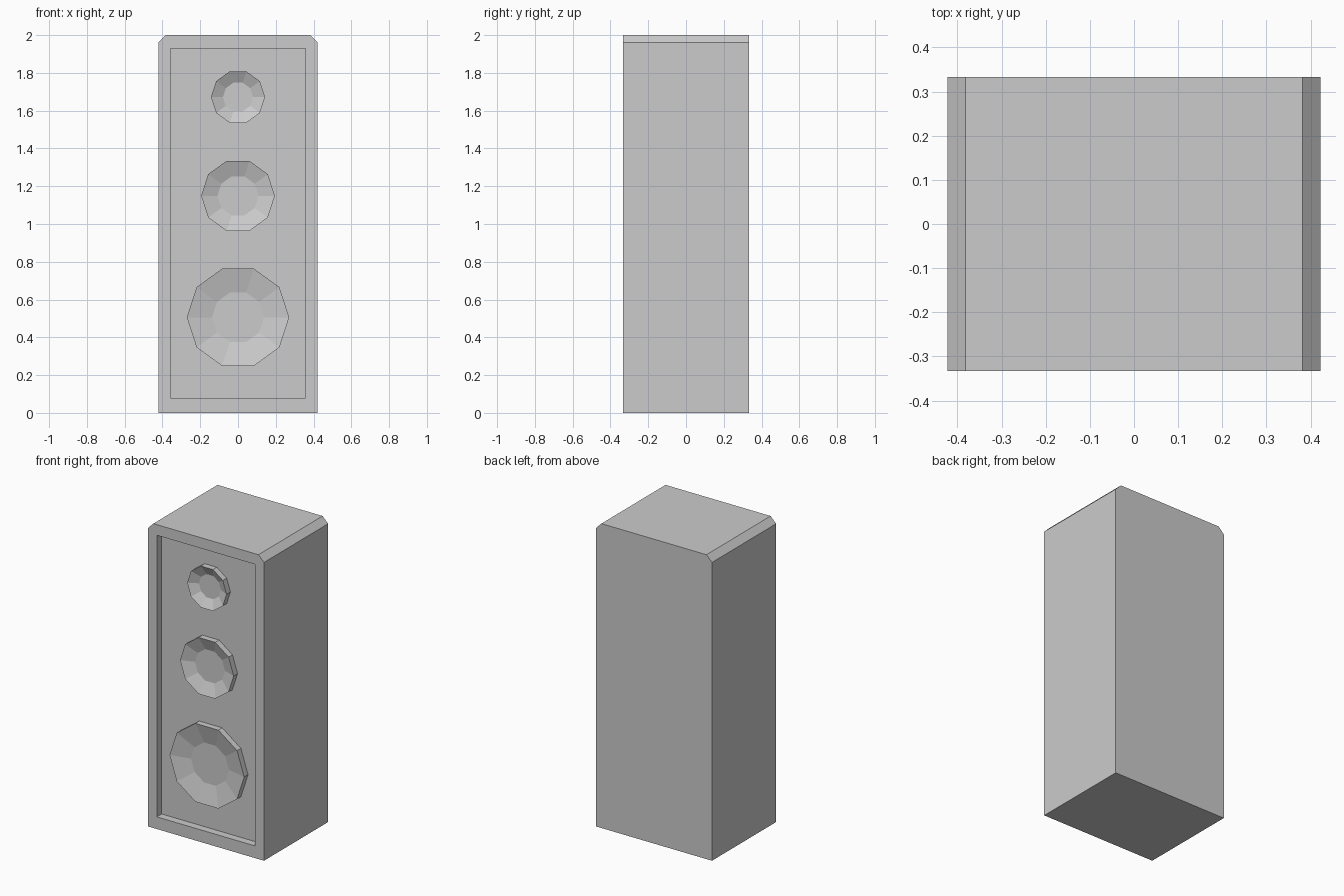
import bpy, bmesh, math

if "Cube" in bpy.data.objects:
    bpy.data.objects.remove(bpy.data.objects["Cube"])

W, D, H = 0.422, 0.333, 2.0      # half width, half depth, height
CHAMFER = 0.04
RECESS = 0.05                    # depth of the front recess
PANEL_Y = -D + RECESS


def make_object(name, bm):
    bmesh.ops.recalc_face_normals(bm, faces=bm.faces)
    mesh = bpy.data.meshes.new(name)
    bm.to_mesh(mesh)
    bm.free()
    obj = bpy.data.objects.new(name, mesh)
    bpy.context.collection.objects.link(obj)
    return obj


def prism(name, profile, y0, y1):
    """Extrude an x-z outline along y."""
    bm = bmesh.new()
    face = bm.faces.new([bm.verts.new((x, y0, z)) for x, z in profile])
    ext = bmesh.ops.extrude_face_region(bm, geom=[face])
    verts = [v for v in ext["geom"] if isinstance(v, bmesh.types.BMVert)]
    bmesh.ops.translate(bm, verts=verts, vec=(0, y1 - y0, 0))
    return make_object(name, bm)


def driver(name, z, outer, inner, sides=10):
    """Raised ten-sided ring with a dished cone and a flat centre."""
    bm = bmesh.new()
    rings = []
    for r, y in ((outer, PANEL_Y), (outer, -D + 0.01), (inner, -D + 0.042)):
        angles = [2 * math.pi * i / sides for i in range(sides)]
        rings.append([bm.verts.new((r * math.cos(a), y, z + r * math.sin(a)))
                      for a in angles])
    for a, b in zip(rings, rings[1:]):
        for i in range(sides):
            j = (i + 1) % sides
            bm.faces.new((a[i], a[j], b[j], b[i]))
    bm.faces.new(rings[-1])
    obj = make_object(name, bm)
    # the open shell must face outwards, towards the viewer at the centre
    if obj.data.polygons[-1].normal.y > 0:
        obj.data.flip_normals()
    return obj


# cabinet with chamfered top side edges
cabinet = prism("cabinet", [(-W, 0), (W, 0), (W, H - CHAMFER), (W - CHAMFER, H),
                            (-W + CHAMFER, H), (-W, H - CHAMFER)], -D, D)

# rectangular recess cut into the front
px, z0, z1 = 0.357, 0.08, 1.93
cutter = prism("recess_cutter", [(-px, z0), (px, z0), (px, z1), (-px, z1)],
               -D - 0.1, PANEL_Y)
cutter.hide_render = True
mod = cabinet.modifiers.new("front_recess", "BOOLEAN")
mod.operation = "DIFFERENCE"
mod.solver = "EXACT"
mod.object = cutter
bpy.context.view_layer.objects.active = cabinet
bpy.ops.object.modifier_apply(modifier=mod.name)
bpy.data.objects.remove(cutter)

# speaker drivers, bottom to top
driver("woofer", 0.506, 0.271, 0.138)
driver("midrange", 1.149, 0.195, 0.109)
driver("tweeter", 1.672, 0.143, 0.080)
